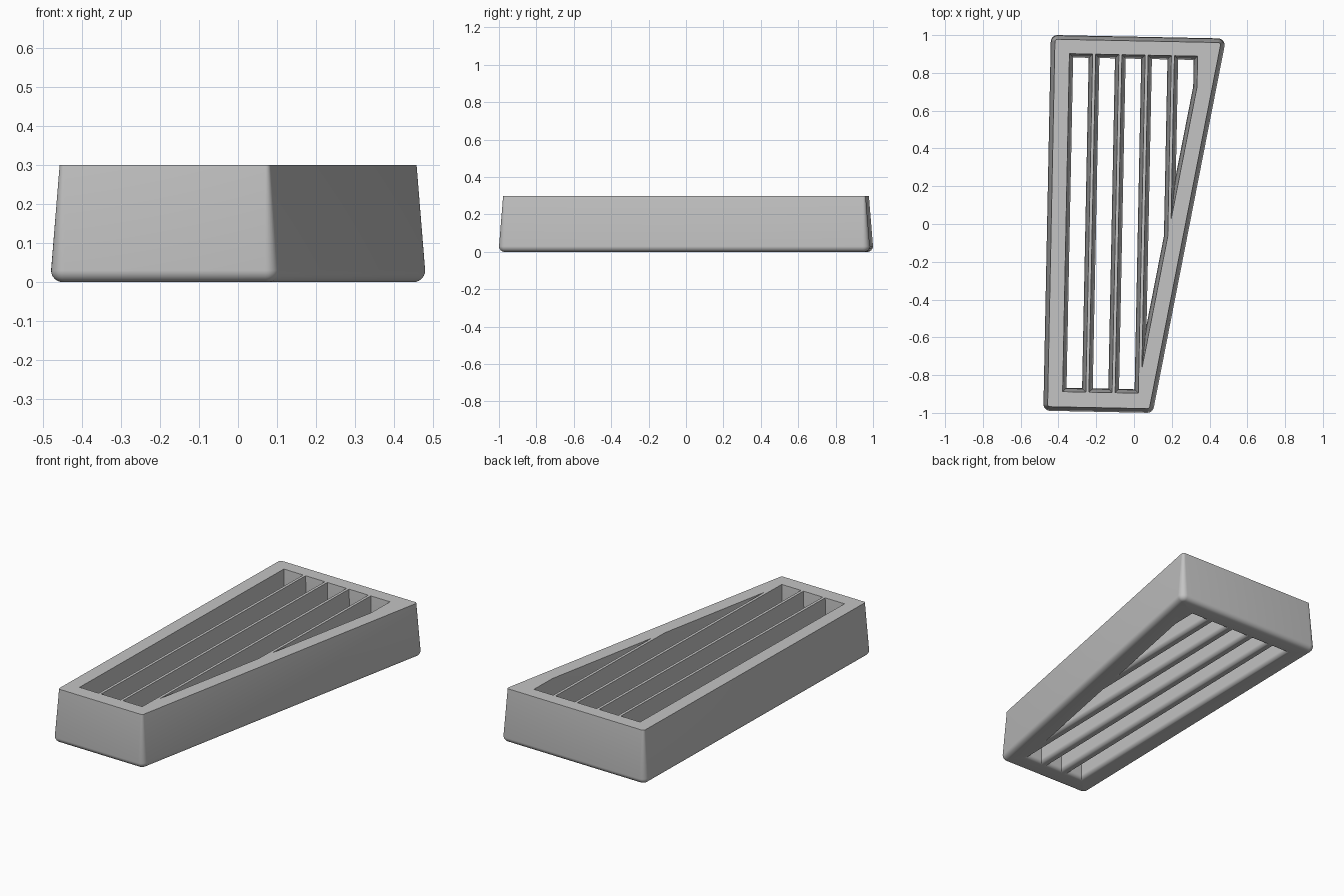
import bpy
import bmesh
import math
from mathutils import Vector, Matrix

cube = bpy.data.objects.get("Cube")
if cube:
    bpy.data.objects.remove(cube, do_unlink=True)

HEIGHT = 0.3
DRAFT = 0.022          # side lean over the full height
FILLET = 0.03          # bottom rounding of the outside
RIB_FILLET = 0.024     # bottom rounding of the slots
CORNER = 0.035         # upright corner radius
SLOPE = 0.175          # lean of the slanted side
OUTER, INNER = 0.294, 0.191   # slanted side and slanted slot ends at y = 0
PITCH, SLOT = 0.139, 0.123    # slot spacing and width
STEPS = 6


def inset(poly, d):
    """Move every side of a counter-clockwise polygon inwards by d."""
    n = len(poly)
    result = []
    for i in range(n):
        p = Vector(poly[i])
        a = (p - Vector(poly[i - 1])).normalized()
        b = (Vector(poly[(i + 1) % n]) - p).normalized()
        na, nb = Vector((-a.y, a.x)), Vector((-b.y, b.x))
        result.append(p + (na + nb) * (d / (1 + na.dot(nb))))
    return result


def rounded(poly, d):
    """Inset polygon whose corners are arcs around fixed centres."""
    n = len(poly)
    result = []
    for i, c in enumerate(inset(poly, CORNER)):
        p = Vector(poly[i])
        a = p - Vector(poly[i - 1])
        b = Vector(poly[(i + 1) % n]) - p
        start = math.atan2(-a.x, a.y)
        turn = math.atan2(a.x * b.y - a.y * b.x, a.dot(b))
        for k in range(STEPS + 1):
            t = start + turn * k / STEPS
            result.append(c + (CORNER - d) * Vector((math.cos(t), math.sin(t))))
    return result


def foot(fillet):
    """Pairs of inset and height that round the bottom edge."""
    angles = [math.pi / 2 * k / STEPS for k in range(STEPS + 1)]
    return [(fillet * (1 - math.sin(t)), fillet * (1 - math.cos(t))) for t in angles]


def loft(bm, shape, poly, pairs):
    """Build the wall and return its bottom and top edge loops."""
    rings = [[bm.verts.new((p.x, p.y, z)) for p in shape(poly, d)] for d, z in pairs]
    for low, high in zip(rings, rings[1:]):
        for i in range(len(low)):
            bm.faces.new((low[i - 1], low[i], high[i], high[i - 1]))

    def loop(ring):
        return [bm.edges.get((ring[i - 1], ring[i])) for i in range(len(ring))]
    return loop(rings[0]), loop(rings[-1])


bm = bmesh.new()

# Outer wall, four sided with one slanted side
front, back, side = -0.998, 0.9915, -0.46
outline = [(side, front), (OUTER + SLOPE * front, front),
           (OUTER + SLOPE * back, back), (side, back)]
bottom, top = loft(bm, rounded, outline, foot(FILLET) + [(DRAFT, HEIGHT)])

# Five long slots leave four thin ribs; the last two are cut by the slanted rim
narrowest = DRAFT * (1 - RIB_FILLET / HEIGHT)
slot_wall = [(narrowest - d, z) for d, z in foot(RIB_FILLET)] + [(0, HEIGHT)]
y0, y1 = -0.895, 0.895
for i in range(5):
    x0 = -0.36 + PITCH * i
    x1 = x0 + SLOT
    ends = [y0, y0] if i < 3 else [(x - INNER) / SLOPE for x in (x0, x1)]
    slot = [(x0, ends[0]), (x1, ends[1]), (x1, y1), (x0, y1)]
    low, high = loft(bm, inset, slot, slot_wall)
    bottom += low
    top += high

# Flat top and underside around the slots
for edges, z in ((bottom, -1), (top, 1)):
    bmesh.ops.triangle_fill(bm, use_beauty=True, edges=edges, normal=(0, 0, z))
bmesh.ops.recalc_face_normals(bm, faces=bm.faces)
bm.transform(Matrix.Rotation(math.radians(-1.15), 4, 'Z'))

mesh = bpy.data.meshes.new("slotted_frame")
bm.to_mesh(mesh)
bm.free()
frame = bpy.data.objects.new("slotted_frame", mesh)
bpy.context.collection.objects.link(frame)

# Plain grey material
grey = bpy.data.materials.new("plain_grey")
grey.use_nodes = True
colour = (0.55, 0.55, 0.55, 1)
grey.diffuse_color = colour
grey.node_tree.nodes["Principled BSDF"].inputs["Base Color"].default_value = colour
mesh.materials.append(grey)

bpy.context.view_layer.objects.active = frame
frame.select_set(True)
bpy.ops.object.shade_smooth_by_angle(angle=math.radians(30))
